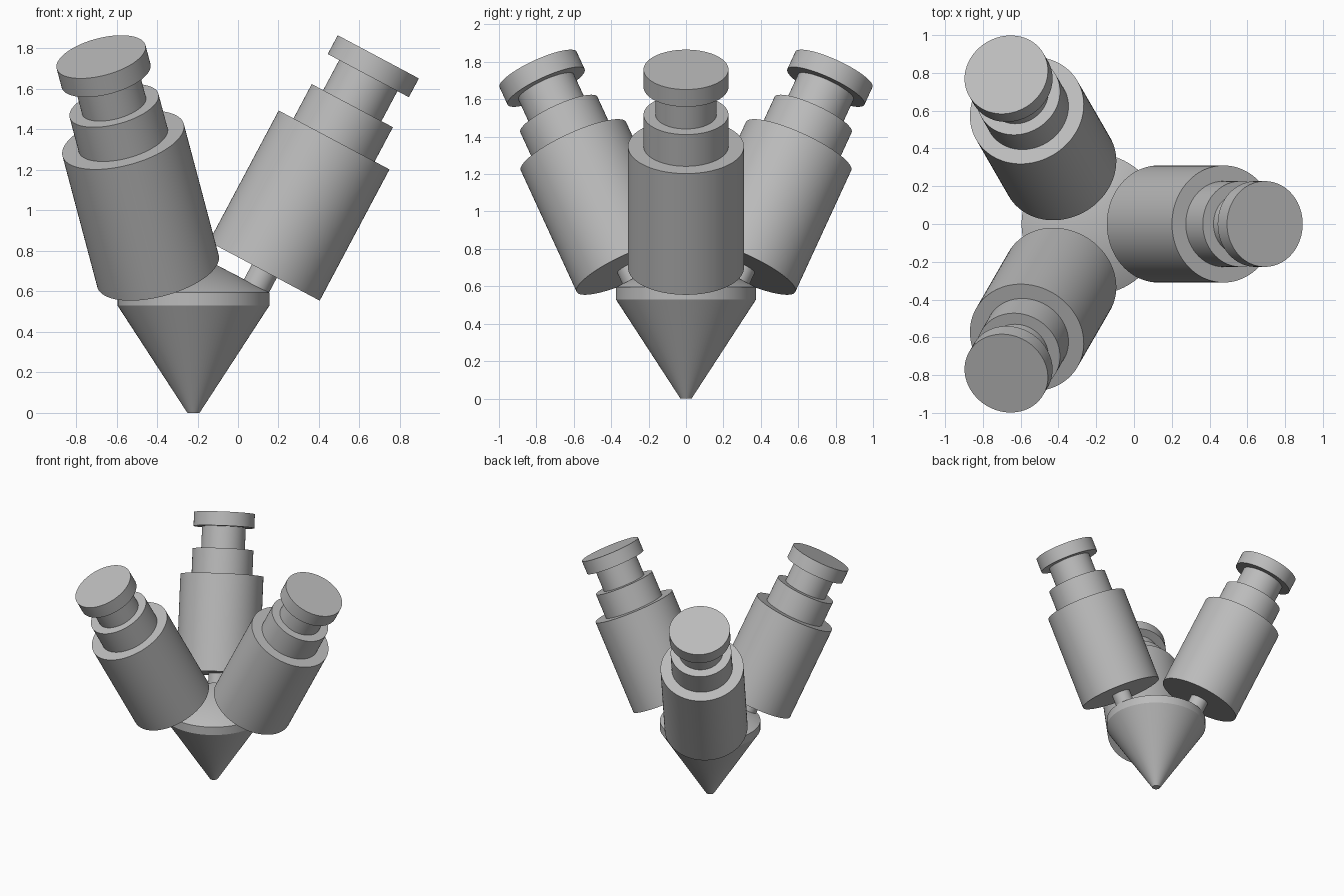
import bpy, bmesh
from math import radians
from mathutils import Matrix

cube = bpy.data.objects.get("Cube")
if cube:
    bpy.data.objects.remove(cube, do_unlink=True)

grey = bpy.data.materials.new("plain grey")
grey.use_nodes = True
colour = (0.5, 0.5, 0.5, 1)
grey.diffuse_color = colour
grey.node_tree.nodes["Principled BSDF"].inputs["Base Color"].default_value = colour

SEGMENTS = 96
HUB_X = -0.22


def lathe(name, profile, matrix):
    """Revolve a (radius, height) outline around local z; radius 0 is a pole."""
    bm = bmesh.new()
    verts = [bm.verts.new((r, 0, z)) for r, z in profile]
    edges = [bm.edges.new(pair) for pair in zip(verts, verts[1:])]
    bmesh.ops.spin(bm, geom=verts + edges, cent=(0, 0, 0), axis=(0, 0, 1),
                   angle=radians(360), steps=SEGMENTS)
    bmesh.ops.remove_doubles(bm, verts=bm.verts, dist=0.0001)
    bmesh.ops.recalc_face_normals(bm, faces=bm.faces)
    mesh = bpy.data.meshes.new(name)
    bm.to_mesh(mesh)
    bm.free()
    mesh.materials.append(grey)
    obj = bpy.data.objects.new(name, mesh)
    bpy.context.collection.objects.link(obj)
    obj.matrix_world = matrix
    bpy.ops.object.select_all(action='DESELECT')
    obj.select_set(True)
    bpy.context.view_layer.objects.active = obj
    bpy.ops.object.shade_smooth_by_angle(angle=radians(25))
    return obj


def cylinder(name, radius, low, high, matrix):
    lathe(name, [(0, low), (radius, low), (radius, high), (0, high)], matrix)


# Pointed hub with a short straight rim and a shallow conical top
hub = Matrix.Translation((HUB_X, 0, 0))
lathe("pointed_hub", [(0, 0), (0.03, 0), (0.375, 0.53), (0.375, 0.595), (0, 0.79)], hub)

# Three stepped arms leaning outward: name, radius, start and end along the arm
ARM_PARTS = [
    ("pin", 0.07, -0.2, 0),
    ("barrel", 0.31, 0, 0.734),
    ("collar", 0.227, 0.734, 0.926),
    ("neck", 0.163, 0.926, 1.094),
    ("cap", 0.227, 1.094, 1.199),
]
for label, turn in (("left", 0), ("back_right", 120), ("front_right", 240)):
    arm = (hub @ Matrix.Rotation(radians(turn), 4, 'Z')
           @ Matrix.Translation((0.35, 0, 0.70))
           @ Matrix.Rotation(radians(28), 4, 'Y'))
    for part, radius, low, high in ARM_PARTS:
        cylinder(f"{label}_{part}", radius, low, high, arm)
